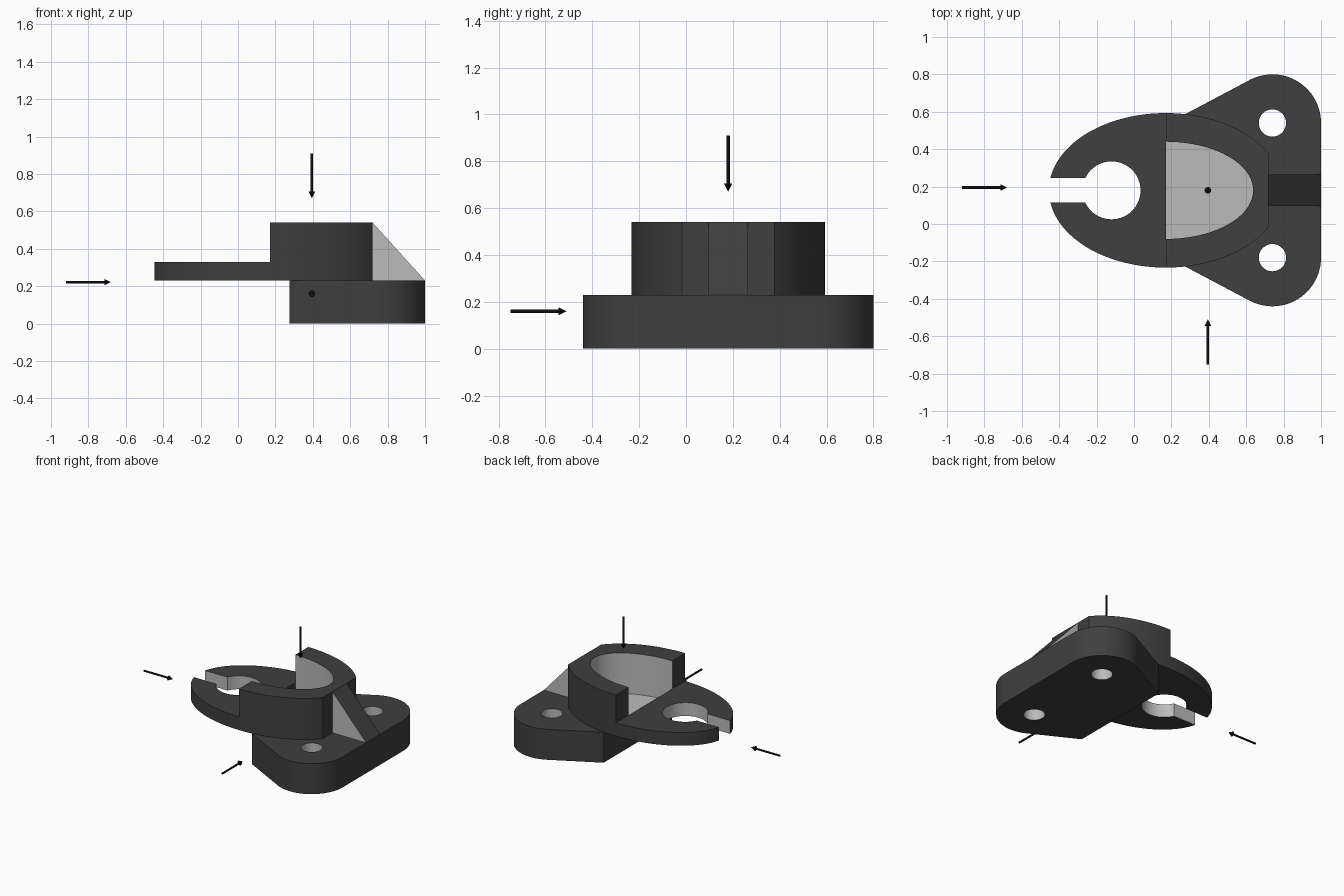
import bpy, bmesh
from math import sin, cos, asin, radians, degrees, hypot, atan2
from mathutils import Vector, Matrix

if "Cube" in bpy.data.objects:
    bpy.data.objects.remove(bpy.data.objects["Cube"])

CX, CY = 0.17, 0.18          # centre of the oval body
A, B = 0.625, 0.413          # outer oval half-axes


def material(name, v):
    m = bpy.data.materials.new(name)
    m.diffuse_color = (v, v, v, 1)
    m.use_nodes = True
    m.node_tree.nodes["Principled BSDF"].inputs["Base Color"].default_value = m.diffuse_color
    return m


dark = material("dark_grey", 0.05)
light = material("light_grey", 0.5)
black = material("black", 0.005)


def arc(cx, cy, rx, ry, a0, a1, n=32):
    return [(cx + rx * cos(radians(a0 + (a1 - a0) * i / n)),
             cy + ry * sin(radians(a0 + (a1 - a0) * i / n))) for i in range(n + 1)]


def finish(name, bm, mats):
    bmesh.ops.recalc_face_normals(bm, faces=bm.faces)
    me = bpy.data.meshes.new(name)
    bm.to_mesh(me)
    bm.free()
    for m in mats:
        me.materials.append(m)
    ob = bpy.data.objects.new(name, me)
    bpy.context.collection.objects.link(ob)
    return ob


def smooth(ob):
    bpy.ops.object.select_all(action='DESELECT')
    ob.select_set(True)
    bpy.context.view_layer.objects.active = ob
    bpy.ops.object.shade_smooth_by_angle(angle=radians(25))


def prism(name, pts, direction, is_light=lambda n, c: False):
    """Extrude a closed outline; faces chosen by is_light get the pale material."""
    bm = bmesh.new()
    face = bm.faces.new([bm.verts.new(p) for p in pts])
    ext = bmesh.ops.extrude_face_region(bm, geom=[face], use_keep_orig=True)
    bmesh.ops.translate(bm, vec=direction,
                        verts=[g for g in ext["geom"] if isinstance(g, bmesh.types.BMVert)])
    bmesh.ops.recalc_face_normals(bm, faces=bm.faces)
    for f in bm.faces:
        f.material_index = int(is_light(f.normal, f.calc_center_median()))
    return finish(name, bm, [dark, light])


def at(pts, z):
    return [(x, y, z) for x, y in pts]


# Base flange with two rounded ears
slope = degrees(atan2(0.18, 0.34))
ear = arc(0.74, CY + 0.36, 0.26, 0.26, 0, 90 + slope)
outline = ear + [(0.275, 0.588)]
outline += [(x, 2 * CY - y) for x, y in reversed(outline)]
base = prism("base_flange", at(outline, 0), (0, 0, 0.23))

# Bolt holes through the ears
for s in (-1, 1):
    cutter = prism("hole_cutter", at(arc(0.74, CY + 0.36 * s, 0.073, 0.073, 0, 348.75, 31), -0.1),
                   (0, 0, 0.5), lambda n, c: True)
    cutter.hide_render = True
    mod = base.modifiers.new("bolt_hole", 'BOOLEAN')
    mod.operation, mod.solver, mod.object = 'DIFFERENCE', 'EXACT', cutter
    mod.material_mode = 'TRANSFER'
    bpy.context.view_layer.objects.active = base
    bpy.ops.object.modifier_apply(modifier=mod.name)
    bpy.data.objects.remove(cutter)
smooth(base)

# Slotted half-oval plate
HX, HR, SLOT = -0.12, 0.155, 0.065
d_out, d_in = degrees(asin(SLOT / B)), degrees(asin(SLOT / HR))
plate = (arc(CX, CY, A, B, 90, 180 - d_out) +
         arc(HX, CY, HR, HR, 180 - d_in, -180 + d_in, 48) +
         arc(CX, CY, A, B, 180 + d_out, 270))
smooth(prism("slotted_plate", at(plate, 0.23), (0, 0, 0.10),
             lambda n, c: abs(n.z) < 0.5 and (hypot(c.x - HX, c.y - CY) < HR + 0.01 or
                                              (c.x < HX and abs(c.y - CY) < SLOT + 0.001))))

# Raised half-oval wall, cut flat at the rib end
IA, IB = 0.467, 0.26
cut = degrees(asin(0.197 / B))
wall = (arc(CX, CY, A, B, -90, -cut) + arc(CX, CY, A, B, cut, 90) +
        arc(CX, CY, IA, IB, 90, -90, 40))
smooth(prism("raised_wall", at(wall, 0.23), (0, 0, 0.31),
             lambda n, c: abs(n.z) < 0.5 and
             ((c.x - CX) / IA) ** 2 + ((c.y - CY) / IB) ** 2 < 1.02 and c.x > CX + 0.001))

# Pocket floor inside the wall
smooth(prism("pocket_floor", at(arc(CX, CY, IA, IB, -90, 90, 40), 0.23), (0, 0, 0.004),
             lambda n, c: n.z > 0.5))

# Triangular stiffening rib
prism("rib", [(0.71, 0.097, 0.23), (1.0, 0.097, 0.23), (0.72, 0.097, 0.54), (0.71, 0.097, 0.54)],
      (0, 0.167, 0), lambda n, c: abs(n.y) > 0.9)


# View direction arrows
def arrow(name, tail, tip, head=0.035):
    tail, tip = Vector(tail), Vector(tip)
    d = tip - tail
    rot = d.to_track_quat('Z', 'Y').to_matrix().to_4x4()
    shaft = d.length - head
    bm = bmesh.new()
    for r1, r2, z0, length in ((0.007, 0.007, 0, shaft), (0.0175, 0, shaft, head)):
        bmesh.ops.create_cone(bm, cap_ends=True, segments=16, radius1=r1, radius2=r2, depth=length,
                              matrix=Matrix.Translation(tail) @ rot @
                              Matrix.Translation((0, 0, z0 + length / 2)))
    smooth(finish(name, bm, [black]))


arrow("top_arrow", (0.395, 0.18, 0.91), (0.395, 0.18, 0.67))
arrow("front_arrow", (0.395, -0.75, 0.16), (0.395, -0.51, 0.16))
arrow("side_arrow", (-0.92, 0.195, 0.222), (-0.68, 0.195, 0.222))
